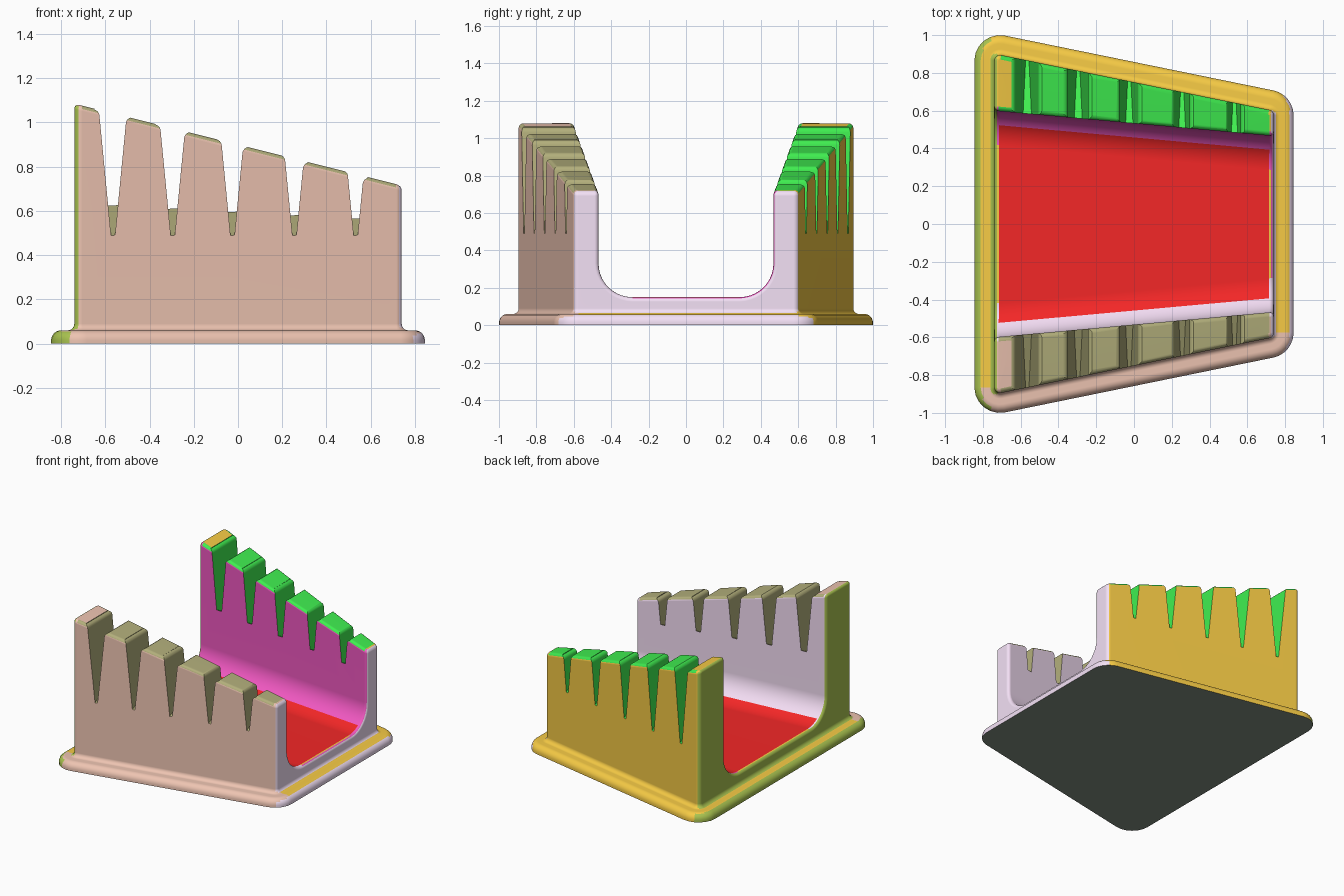
import bpy, bmesh, math
from math import sin, cos, radians

if "Cube" in bpy.data.objects:
    bpy.data.objects.remove(bpy.data.objects["Cube"])

TILT = math.atan2(0.29, 1.42)      # taper of the side walls in plan
SEG = 6


def top(x):                        # sloping height of the wall tops
    return 0.90 - 0.25 * x


def inner(x):                      # half width of the channel
    return 0.5325 - 0.0906 * x


def outer(x):                      # half width of the body
    return 0.75 - 0.204 * x


def gap(z):                        # half width of a slot at height z
    return 0.009 + 0.097 * (z - 0.49)


def loft(bm, rings):
    vs = [[bm.verts.new(p) for p in r] for r in rings]
    n = len(vs[0])
    for a, b in zip(vs, vs[1:]):
        for i in range(n):
            j = (i + 1) % n
            bm.faces.new((a[i], a[j], b[j], b[i]))
    bm.faces.new(vs[0][::-1])
    bm.faces.new(vs[-1])


def make(name, bm):
    bmesh.ops.recalc_face_normals(bm, faces=bm.faces)
    me = bpy.data.meshes.new(name)
    bm.to_mesh(me)
    bm.free()
    ob = bpy.data.objects.new(name, me)
    bpy.context.collection.objects.link(ob)
    return ob


def cut(ob, cutter):
    cutter.hide_render = True
    m = ob.modifiers.new("cut", 'BOOLEAN')
    m.operation, m.solver, m.object = 'DIFFERENCE', 'EXACT', cutter
    bpy.context.view_layer.objects.active = ob
    bpy.ops.object.modifier_apply(modifier=m.name)
    bpy.data.objects.remove(cutter, do_unlink=True)


# rounded trapezoid outline, grown outward by d
def outline(d, height):
    pts, a = [], math.pi / 2 - TILT
    b = 2 * math.pi - a
    for cx, cy, a0, a1 in ((0.71, 0.575, 0, a), (-0.71, 0.865, a, math.pi),
                           (-0.71, -0.865, math.pi, b), (0.71, -0.575, b, 2 * math.pi)):
        for i in range(SEG + 1):
            t = a0 + (a1 - a0) * i / SEG
            x, y = cx + (0.03 + d) * cos(t), cy + (0.03 + d) * sin(t)
            pts.append((x, y, height(x)))
    return pts


# body: flanged foot, small fillet, straight sides, sloping top
steps = [(0.105, 0.0)]
steps += [(0.06 + 0.045 * cos(radians(t)), 0.015 + 0.045 * sin(radians(t))) for t in range(0, 91, 15)]
steps += [(0.03 - 0.03 * sin(radians(t)), 0.09 - 0.03 * cos(radians(t))) for t in range(0, 91, 18)]
bm = bmesh.new()
loft(bm, [outline(d, lambda x, z=z: z) for d, z in steps] + [outline(0, top)])
body = make("slotted_cradle", bm)

# tapered channel with filleted floor
bm = bmesh.new()
rings = []
for x in (-1.0, 1.0):
    w, r = inner(x), 0.18
    half = [(w, 1.6)] + [(w - r + r * cos(radians(t)), 0.33 - r * sin(radians(t))) for t in range(0, 91, 9)]
    rings.append([(x, y, z) for y, z in half] + [(x, -y, z) for y, z in half[::-1]])
loft(bm, rings)
cut(body, make("channel_cutter", bm))

# round the rims of the walls and floor ends
bm = bmesh.new()
bm.from_mesh(body.data)
bmesh.ops.remove_doubles(bm, verts=bm.verts, dist=1e-5)
rims = [e for e in bm.edges if len(e.link_faces) == 2 and e.calc_face_angle(0) > radians(35)
        and min(v.co.z for v in e.verts) > 0.1]
bmesh.ops.bevel(bm, geom=rims, offset=0.024, offset_type='OFFSET', segments=4,
                profile=0.5, affect='EDGES', clamp_overlap=False)
bm.to_mesh(body.data)
bm.free()

# tapered slots, floors falling outward, mouths rounded over
bm = bmesh.new()
for c in (-0.565, -0.295, -0.025, 0.255, 0.532):
    for side in (-1, 1):
        rings = []
        for y in (inner(c) - 0.08, outer(c) + 0.08):
            zb = 0.49 + 0.48 * (outer(c) - y)
            halves = []
            for s in (1, -1):
                zt, r = top(c + s * 0.07), 0.03
                pts = [(gap(zb), zb)]
                pts += [(gap(zt - r) + r * (1 - cos(radians(t))), zt - r + r * sin(radians(t)))
                        for t in range(0, 76, 15)]
                pts.append((pts[-1][0], 1.4))
                halves.append([(c + s * u, side * y, z) for u, z in pts])
            rings.append(halves[0] + halves[1][::-1])
        loft(bm, rings)
cut(body, make("slot_cutters", bm))

# colours by region
colours = {"floor": (0.9, 0.02, 0.02), "front_out": (0.85, 0.55, 0.44), "back_out": (0.93, 0.6, 0.06),
           "front_in": (0.9, 0.72, 0.9), "back_in": (0.9, 0.1, 0.55), "left_end": (0.4, 0.55, 0.08),
           "right_end": (0.9, 0.75, 0.92), "front_slots": (0.45, 0.43, 0.2),
           "back_slots": (0.05, 0.85, 0.08), "underside": (0.22, 0.27, 0.22)}
keys = list(colours)
body.data.materials.clear()
for k in keys:
    mat = bpy.data.materials.new(k)
    mat.diffuse_color = (*colours[k], 1)
    mat.use_nodes = True
    mat.node_tree.nodes["Principled BSDF"].inputs["Base Color"].default_value = mat.diffuse_color
    body.data.materials.append(mat)
for f in body.data.polygons:
    n, c = f.normal, f.center
    wall = "front" if c.y < 0 else "back"
    if n.z < -0.9:
        k = "underside"
    elif abs(c.x) < 0.70 and c.z > 0.45 and (abs(n.x) > 0.6 or n.z > 0.4):
        k = wall + "_slots"
    elif n.z > 0.8 and abs(c.y) < 0.45 and abs(c.x) < 0.72:
        k = "floor"
    elif c.x < -0.71 and n.x < -0.3:
        k = "left_end"
    elif c.x > 0.71 and n.x > 0.6:
        k = "right_end"
    else:
        k = wall + ("_in" if n.y * c.y < 0 else "_out")
    f.material_index = keys.index(k)

# smooth shading with crisp slot edges
bpy.ops.object.select_all(action='DESELECT')
body.select_set(True)
bpy.context.view_layer.objects.active = body
bpy.ops.object.shade_smooth_by_angle(angle=radians(32))
wn = body.modifiers.new("weighted_normals", 'WEIGHTED_NORMAL')
wn.keep_sharp = True
